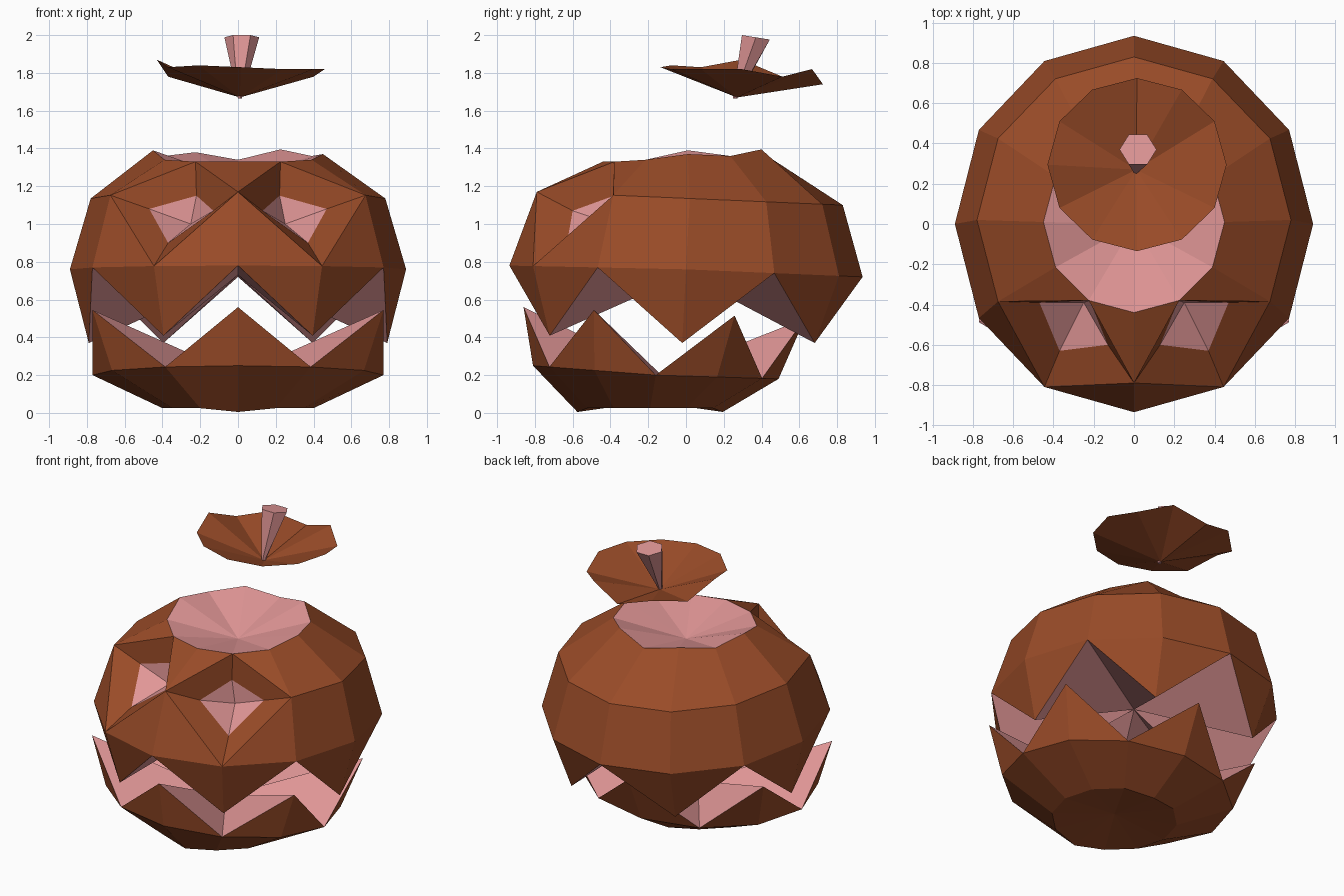
import bpy, bmesh, math
from mathutils import Vector

if "Cube" in bpy.data.objects:
    bpy.data.objects.remove(bpy.data.objects["Cube"])

N = 12  # sides; index 0 faces the front, counting round through +x


def material(name, rgb):
    m = bpy.data.materials.new(name)
    m.diffuse_color = (*rgb, 1)
    m.use_nodes = True
    m.node_tree.nodes["Principled BSDF"].inputs["Base Color"].default_value = m.diffuse_color
    return m


BROWN, PINK = 0, 1
MATS = [material("brown skin", (0.32, 0.071, 0.021)),
        material("pink flesh", (0.76, 0.31, 0.31))]


def ring(bm, rx, ry, cy, z, cx=0.0, n=N):
    """Ring of vertices; z is a height, or a function of the index."""
    out = []
    for i in range(n):
        a = 2 * math.pi * i / n
        out.append(bm.verts.new((cx + rx * math.sin(a), cy - ry * math.cos(a),
                                 z(i) if callable(z) else z)))
    return out


def face(bm, verts, mat):
    bm.faces.new(verts).material_index = mat


def fan(bm, loop, apex, mat):
    c = bm.verts.new(apex)
    for i in range(len(loop)):
        face(bm, (loop[i], loop[(i + 1) % len(loop)], c), mat)


def band(bm, lo, hi, mat, skip=()):
    n = len(lo)
    for i in range(n):
        if i not in skip:
            j = (i + 1) % n
            face(bm, (lo[i], lo[j], hi[j], hi[i]), mat)


def teeth(bm, base, tips, odd):
    """Two triangles per tooth; returns the zigzag edge loop."""
    for i in range(odd, N, 2):
        for j in (i - 1, (i + 1) % N):
            face(bm, (base[i], base[j], tips[i]), BROWN)
    zigzag = [tips[i] if i % 2 == odd else base[i] for i in range(N)]
    for i in range(1 - odd, N, 2):
        bm.verts.remove(tips[i])
    return zigzag


def finish(bm, name, recalc=True):
    if recalc:
        bmesh.ops.recalc_face_normals(bm, faces=bm.faces)
    me = bpy.data.meshes.new(name)
    bm.to_mesh(me)
    bm.free()
    for m in MATS:
        me.materials.append(m)
    ob = bpy.data.objects.new(name, me)
    bpy.context.collection.objects.link(ob)
    return ob


def tilt(front, side, back):
    """Height that changes from front to side to back."""
    def z(i):
        c = math.cos(2 * math.pi * i / N)
        return side + (front - side) * c if c > 0 else side + (side - back) * c
    return z


# upper shell: widest ring, shoulder ring, wavy rim round the top opening
bm = bmesh.new()
rim_z = [1.33, 1.33, 1.34, 1.37, 1.36, 1.395, 1.34, 1.38, 1.36, 1.39, 1.34, 1.33]
wide = ring(bm, 0.89, 0.935, 0.0, tilt(0.78, 0.76, 0.72))
shoulder = ring(bm, 0.78, 0.81, 0.02, tilt(1.17, 1.135, 1.10))
rim = ring(bm, 0.45, 0.45, 0.01, lambda i: rim_z[i])
eye_gap = (0, 1, 10, 11)
band(bm, wide, shoulder, BROWN, eye_gap)
band(bm, shoulder, rim, BROWN, eye_gap)
fan(bm, rim, (0, 0, 1.23), PINK)

# upper teeth and the pink underside
tips = ring(bm, 0.79, 0.81, -0.02, tilt(0.415, 0.37, 0.37))
fan(bm, teeth(bm, wide, tips, 1), (0, 0, 0.73), PINK)

# eyes: diamond sockets with brown frames and pink hollows, mirrored
for s, mid, out in ((1, 1, 2), (-1, 11, 10)):
    diamond = [wide[mid], shoulder[0], rim[mid], shoulder[out]]
    for i, corner in enumerate((wide[0], rim[0], rim[out], wide[out])):
        face(bm, (diamond[i], corner, diamond[(i + 1) % 4]), BROWN)
    inner = [bm.verts.new((s * x, y, z)) for x, y, z in
             ((0.37, -0.63, 0.90), (0.13, -0.60, 1.07),
              (0.22, -0.38, 1.15), (0.47, -0.39, 1.08))]
    band(bm, diamond, inner, BROWN)
    fan(bm, inner, (s * 0.25, -0.39, 1.0), PINK)
finish(bm, "upper_shell")

# lower jaw: dented base, side ring, teeth, pink inside
bm = bmesh.new()
base = ring(bm, 0.40, 0.385, -0.19, lambda i: 0.005 if i % 6 == 0 else 0.025)
side = ring(bm, 0.77, 0.65, -0.16, tilt(0.25, 0.20, 0.18))
fan(bm, base, (0, -0.19, 0.06), BROWN)
band(bm, base, side, BROWN)
jaw_tips = ring(bm, 0.89, 0.745, -0.115, tilt(0.56, 0.53, 0.50))
fan(bm, teeth(bm, side, jaw_tips, 0), (0, -0.13, 0.20), PINK)
finish(bm, "lower_jaw")

# floating lid: shallow wavy cone
bm = bmesh.new()
lid_z = [1.83, 1.82, 1.82, 1.82, 1.78, 1.82, 1.74, 1.80, 1.78, 1.87, 1.83, 1.84]
lid_rim = ring(bm, 0.445, 0.43, 0.295, lambda i: lid_z[i], cx=0.015)
fan(bm, lid_rim, (0.01, 0.27, 1.67), BROWN)
finish(bm, "lid", recalc=False)

# stem: leaning six-sided taper with a slanted top
bm = bmesh.new()
top = ring(bm, 0.0, 0.0, 0.0, 0.0, n=6)
bottom = ring(bm, 0.012, 0.012, 0.26, 1.665, cx=0.01, n=6)
for i, v in enumerate(top):
    a = math.pi / 3 * i + math.pi / 6
    y = 0.37 - 0.085 * math.cos(a)
    v.co = Vector((0.02 + 0.092 * math.sin(a), y, 2.0 - 0.16 * (y - 0.296)))
band(bm, bottom, top, PINK)
face(bm, top, PINK)
face(bm, bottom[::-1], PINK)
finish(bm, "stem")
